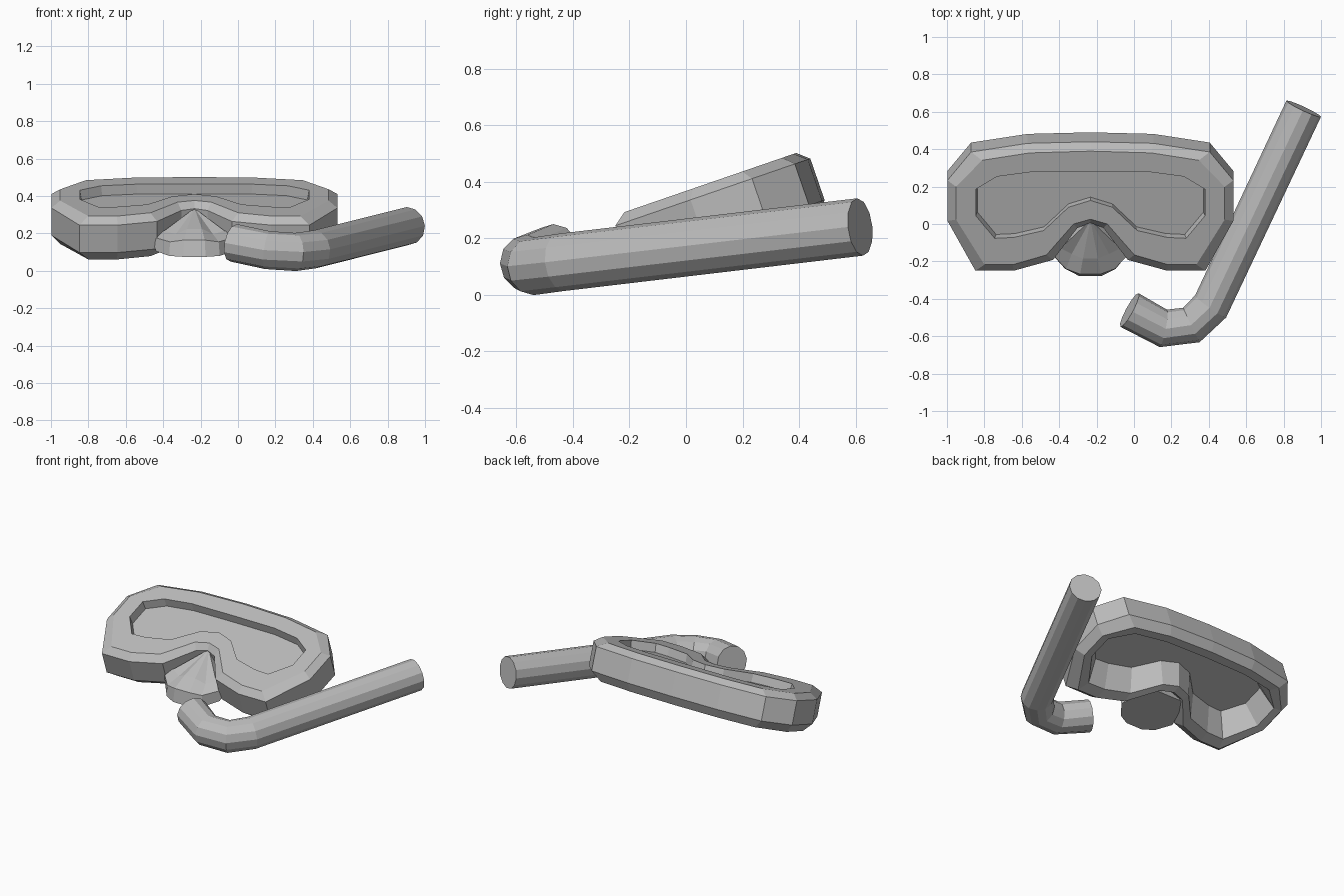
import bpy
import bmesh
import math
from mathutils import Matrix, Vector

default_cube = bpy.data.objects.get("Cube")
if default_cube:
    bpy.data.objects.remove(default_cube, do_unlink=True)

# One plain grey material for every part
grey = bpy.data.materials.new("plain_grey")
grey.use_nodes = True
grey_value = (0.5, 0.5, 0.5, 1)
grey.diffuse_color = grey_value
grey.node_tree.nodes["Principled BSDF"].inputs["Base Color"].default_value = grey_value

MASK_X = -0.233


def finish(name, bm):
    """Turn a bmesh into a flat shaded grey object."""
    bmesh.ops.recalc_face_normals(bm, faces=bm.faces[:])
    mesh = bpy.data.meshes.new(name)
    bm.to_mesh(mesh)
    bm.free()
    mesh.materials.append(grey)
    obj = bpy.data.objects.new(name, mesh)
    bpy.context.scene.collection.objects.link(obj)
    return obj


def loft(name, rings, closed=False):
    """Skin a list of rings; cap the ends, or join the last to the first."""
    bm = bmesh.new()
    loops = [[bm.verts.new(p) for p in ring] for ring in rings]
    pairs = list(zip(loops, loops[1:]))
    if closed:
        pairs.append((loops[-1], loops[0]))
    else:
        bm.faces.new(loops[0])
        bm.faces.new(loops[-1])
    for a, b in pairs:
        for i in range(len(a)):
            j = (i + 1) % len(a)
            bm.faces.new((a[i], a[j], b[j], b[i]))
    return finish(name, bm)


def mirrored_ring(half, depth, scale=1):
    """Full outline from its left half, at a given depth below the face."""
    full = half + [(-u, v) for u, v in half[-2:0:-1]]
    middle = 0.12
    return [(u * scale, middle + (v - middle) * scale, depth) for u, v in full]


def blend(a, b, t):
    return [(p[0] + (q[0] - p[0]) * t, p[1] + (q[1] - p[1]) * t) for p, q in zip(a, b)]


# Half outlines of the mask, from the middle of the brow round to the nose notch
outer = [(0, .453), (.336, .444), (.638, .395), (.764, .235), (.764, .005),
         (.615, -.276), (.41, -.276), (.2, -.215), (.07, -.035), (0, -.005)]
rim = [(0, .412), (.325, .402), (.58, .36), (.718, .21), (.718, .025),
       (.567, -.23), (.415, -.23), (.235, -.175), (.09, .0), (0, .027)]
opening = [(0, .297), (.31, .295), (.5, .268), (.613, .196), (.613, .047),
           (.512, -.081), (.41, -.076), (.25, -.037), (.117, .095), (0, .133)]
lip = blend(rim, opening, 0.5)

tilt = Matrix.Translation((MASK_X, 0, .3675)) @ Matrix.Rotation(math.radians(19), 4, 'X')

# Mask frame: recess wall, flat face, bevel, side wall, skirt and hollow back
frame = loft("mask_frame", [
    mirrored_ring(opening, -.055, .985),
    mirrored_ring(opening, 0),
    mirrored_ring(rim, 0),
    mirrored_ring(outer, -.035),
    mirrored_ring(outer, -.19),
    mirrored_ring(rim, -.245),
    mirrored_ring(lip, -.24),
    mirrored_ring(opening, -.085, .985),
], closed=True)
frame.matrix_world = tilt

# Lens set into the recess
lens = loft("lens", [mirrored_ring(opening, d) for d in (-.055, -.08)])
lens.matrix_world = tilt

# Nose pocket: a fan from the notch to a crease, then a flared bulge and a base
crease = [(.04, -.185, .225), (.1, -.16, .195), (.16, -.13, .215), (.08, .02, .24)]
bulge = [(.055, -.268, .165), (.13, -.24, .155), (.235, -.13, .185), (.11, .05, .2)]
base = [(.06, -.278, .075), (.135, -.24, .08), (.205, -.155, .105), (.125, .06, .14)]
apex = Vector((0, .02, .335))
tip = [apex.lerp(Vector(p), .06) for p in crease]
nose = loft("nose_pocket", [[(x, y, z) for x, y, z in half] +
                            [(-x, y, z) for x, y, z in reversed(half)]
                            for half in (tip, crease, bulge, base)])
nose.location.x = MASK_X

# Snorkel: twelve sided tube along a bent path, from mouth end to open end
path = [Vector(p) for p in [(-.024, -.46, .15), (.157, -.558, .111), (.307, -.54, .101),
                            (.41, -.44, .115), (.907, .616, .24)]]
RADIUS, SIDES = .102, 12
rings = []
for i, centre in enumerate(path):
    before = (centre - path[i - 1]).normalized() if i else Vector()
    after = (path[i + 1] - centre).normalized() if i + 1 < len(path) else Vector()
    along = (before + after).normalized()
    across = along.cross(Vector((0, 0, 1))).normalized()
    up = across.cross(along)
    angles = [math.tau * k / SIDES for k in range(SIDES)]
    rings.append([centre + RADIUS * (across * math.cos(a) + up * math.sin(a)) for a in angles])
loft("snorkel_tube", rings)
